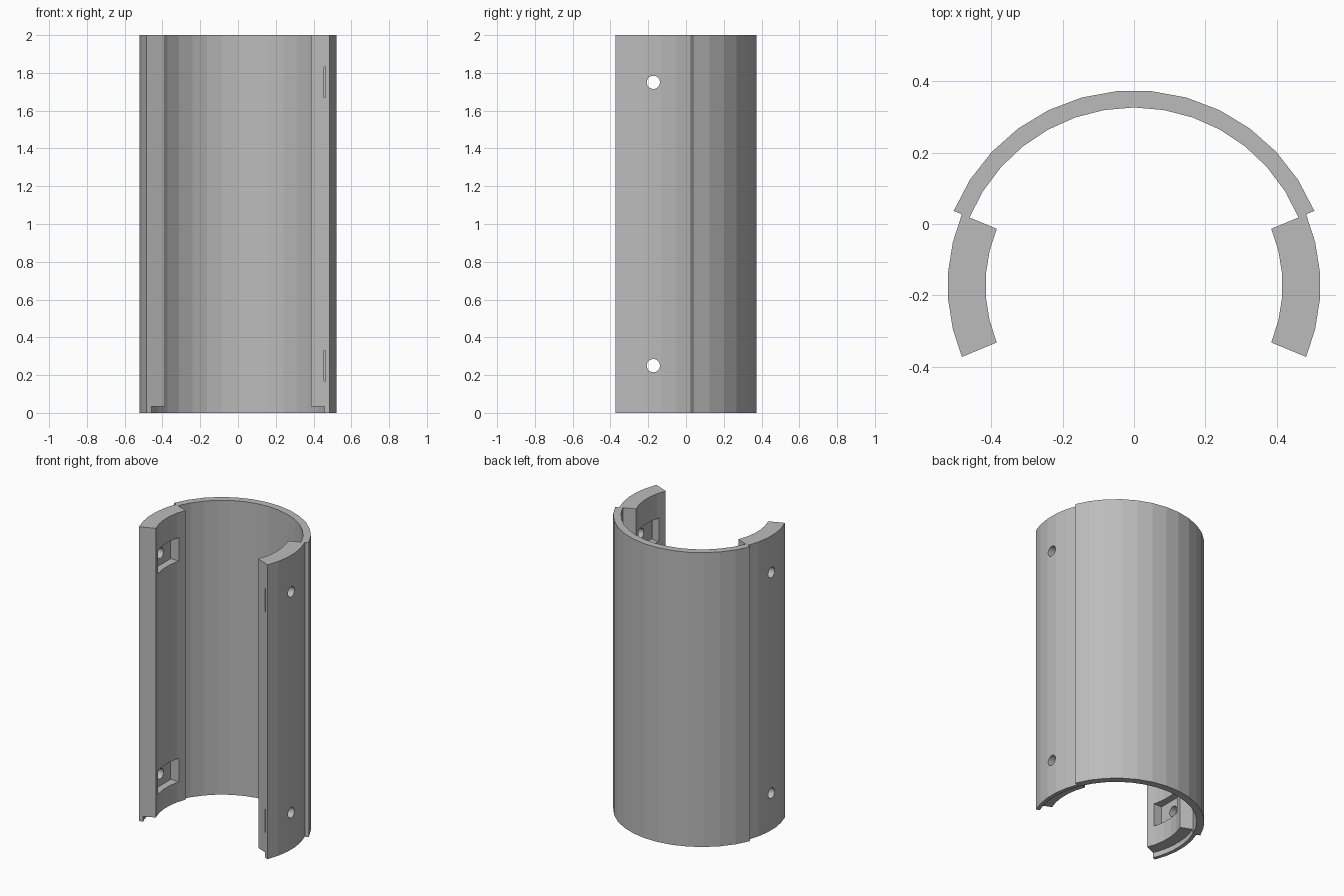
import bpy, bmesh
from math import cos, sin, radians
from mathutils import Matrix

cube = bpy.data.objects.get("Cube")
if cube:
    bpy.data.objects.remove(cube, do_unlink=True)

CENTRE_Y = -0.173   # axis of the tube
HALF = 22.5         # half angle of each side jaw
HEIGHT = 2.0

grey = bpy.data.materials.new("plain grey")
grey.use_nodes = True
colour = (0.5, 0.5, 0.5, 1)
grey.diffuse_color = colour
grey.node_tree.nodes["Principled BSDF"].inputs["Base Color"].default_value = colour


def arc(radius, start, end, steps):
    """Points on an arc about the tube axis."""
    angles = [radians(start + (end - start) * i / steps) for i in range(steps + 1)]
    return [(radius * cos(a), CENTRE_Y + radius * sin(a)) for a in angles]


def finish(name, bm):
    bmesh.ops.recalc_face_normals(bm, faces=bm.faces)
    mesh = bpy.data.meshes.new(name)
    bm.to_mesh(mesh)
    bm.free()
    obj = bpy.data.objects.new(name, mesh)
    bpy.context.collection.objects.link(obj)
    mesh.materials.append(grey)
    return obj


def prism(name, outline, z0, z1):
    """Extrude a closed outline upwards."""
    bm = bmesh.new()
    face = bm.faces.new([bm.verts.new((x, y, z0)) for x, y in outline])
    result = bmesh.ops.extrude_face_region(bm, geom=[face])
    top = [v for v in result["geom"] if isinstance(v, bmesh.types.BMVert)]
    bmesh.ops.translate(bm, verts=top, vec=(0, 0, z1 - z0))
    return finish(name, bm)


def box(name, low, high):
    bm = bmesh.new()
    bmesh.ops.create_cube(bm, size=1)
    for v in bm.verts:
        v.co = [lo + (c + 0.5) * (hi - lo) for c, lo, hi in zip(v.co, low, high)]
    return finish(name, bm)


def rod(name, z):
    """Thin cylinder lying along x."""
    bm = bmesh.new()
    matrix = Matrix.Translation((0, CENTRE_Y, z)) @ Matrix.Rotation(radians(90), 4, "Y")
    bmesh.ops.create_cone(bm, cap_ends=True, segments=24, radius1=0.035,
                          radius2=0.035, depth=1.4, matrix=matrix)
    return finish(name, bm)


# Shell: thin back wall running into two thicker front jaws
outer = (arc(0.523, -HALF, HALF, 5) + arc(0.548, HALF, 180 - HALF, 13)
         + arc(0.523, 180 - HALF, 180 + HALF, 5))
inner = (arc(0.417, 180 + HALF, 180 - HALF, 5) + arc(0.5, 180 - HALF, HALF, 14)
         + arc(0.417, HALF, -HALF, 5))
shell = prism("curved_shell", outer + inner, 0, HEIGHT)

# Cutters: bottom rebate, inner pockets and screw holes
cutters = []
for start, end in ((-32, 23.2), (212, 156.8)):
    rebate = arc(0.497, start, end, 8) + arc(0.36, end, start, 8)
    cutters.append(prism("rebate_cutter", rebate, -0.1, 0.035))
for z in (0.25, 1.75):
    cutters.append(rod("hole_cutter", z))
    z0, z1 = z - 0.08, z + 0.08
    y0, y1 = CENTRE_Y - 0.112, CENTRE_Y + 0.112
    for x0, x1 in ((0.3, 0.463), (-0.463, -0.3)):
        cutters.append(box("pocket_cutter", (x0, y0, z0), (x1, y1, z1)))
    # narrow slit from the left pocket to the jaw end
    cutters.append(box("slit_cutter", (0.456, -0.45, z0), (0.462, y0 + 0.02, z1)))

for cutter in cutters:
    cutter.hide_render = True
    cut = shell.modifiers.new(cutter.name, "BOOLEAN")
    cut.operation = "DIFFERENCE"
    cut.solver = "EXACT"
    cut.object = cutter

# Apply the cuts and drop the cutters
bpy.context.view_layer.update()
graph = bpy.context.evaluated_depsgraph_get()
mesh = bpy.data.meshes.new_from_object(shell.evaluated_get(graph))
shell.modifiers.clear()
shell.data = mesh
for cutter in cutters:
    bpy.data.objects.remove(cutter, do_unlink=True)
